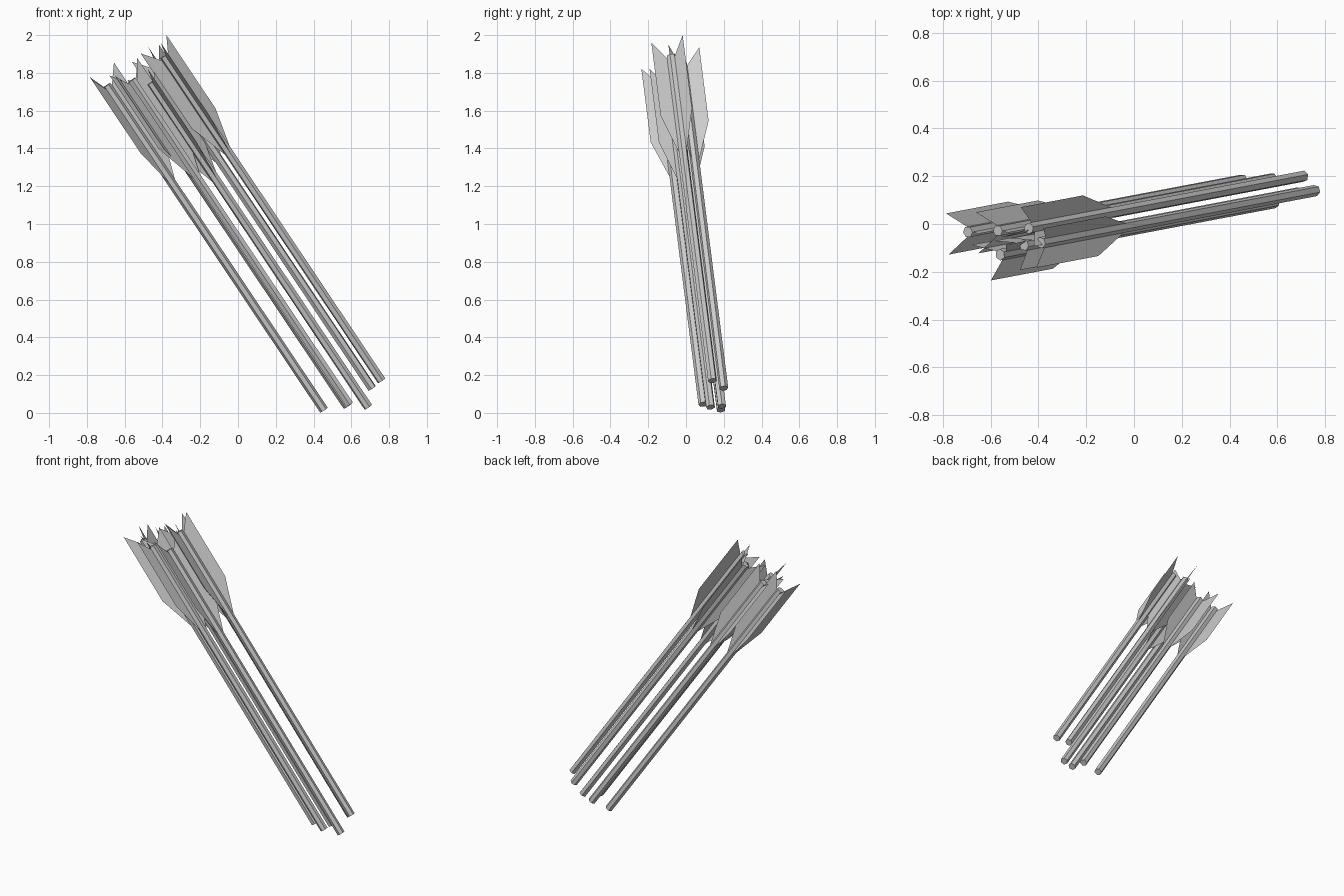
import bpy, math
from mathutils import Vector, Matrix

if "Cube" in bpy.data.objects:
    bpy.data.objects.remove(bpy.data.objects["Cube"])

# Shared frame: arrows all point along AXIS; U and V span the cross-section
AXIS = Vector((-0.553, -0.105, 0.826)).normalized()
V = (Vector((0, 1, 0)) - AXIS * AXIS.y).normalized()
U = V.cross(AXIS).normalized()

RADIUS, SIDES, LENGTH = 0.024, 6, 2.08
# Vane outline: (distance along shaft, distance from shaft centre)
VANE = [(1.45, 0.02), (1.69, 0.10), (2.16, 0.10), (2.06, 0.02)]

# Lower end of each arrow and rotation of its first vane in degrees
ARROWS = [
    ((0.76, 0.14, 0.17), 44),
    ((0.71, 0.20, 0.13), 78),
    ((0.59, 0.09, 0.045), 30),
    ((0.455, 0.185, 0.015), 0),
    ((0.69, 0.13, 0.03), 45),
    ((0.58, 0.19, 0.035), 0),
]


def add_mesh(name, verts, faces):
    mesh = bpy.data.meshes.new(name)
    mesh.from_pydata(verts, [], faces)
    obj = bpy.data.objects.new(name, mesh)
    bpy.context.collection.objects.link(obj)
    return obj


def radial(angle):
    return U * math.cos(angle) + V * math.sin(angle)


for i, (end, turn) in enumerate(ARROWS, 1):
    base = Vector(end)
    a0 = math.radians(turn)

    # Faceted shaft
    ring = [radial(a0 + math.tau * k / SIDES) * RADIUS for k in range(SIDES)]
    verts = [base + r for r in ring] + [base + AXIS * LENGTH + r for r in ring]
    faces = [(k, (k + 1) % SIDES, (k + 1) % SIDES + SIDES, k + SIDES)
             for k in range(SIDES)]
    faces += [tuple(reversed(range(SIDES))), tuple(range(SIDES, 2 * SIDES))]
    add_mesh(f"arrow_shaft_{i}", verts, faces)

    # Three flat vanes around the tail
    verts, faces = [], []
    for k in range(3):
        out = radial(a0 + math.tau * k / 3)
        faces.append(tuple(range(len(verts), len(verts) + len(VANE))))
        verts += [base + AXIS * t + out * w for t, w in VANE]
    add_mesh(f"arrow_fletching_{i}", verts, faces)
